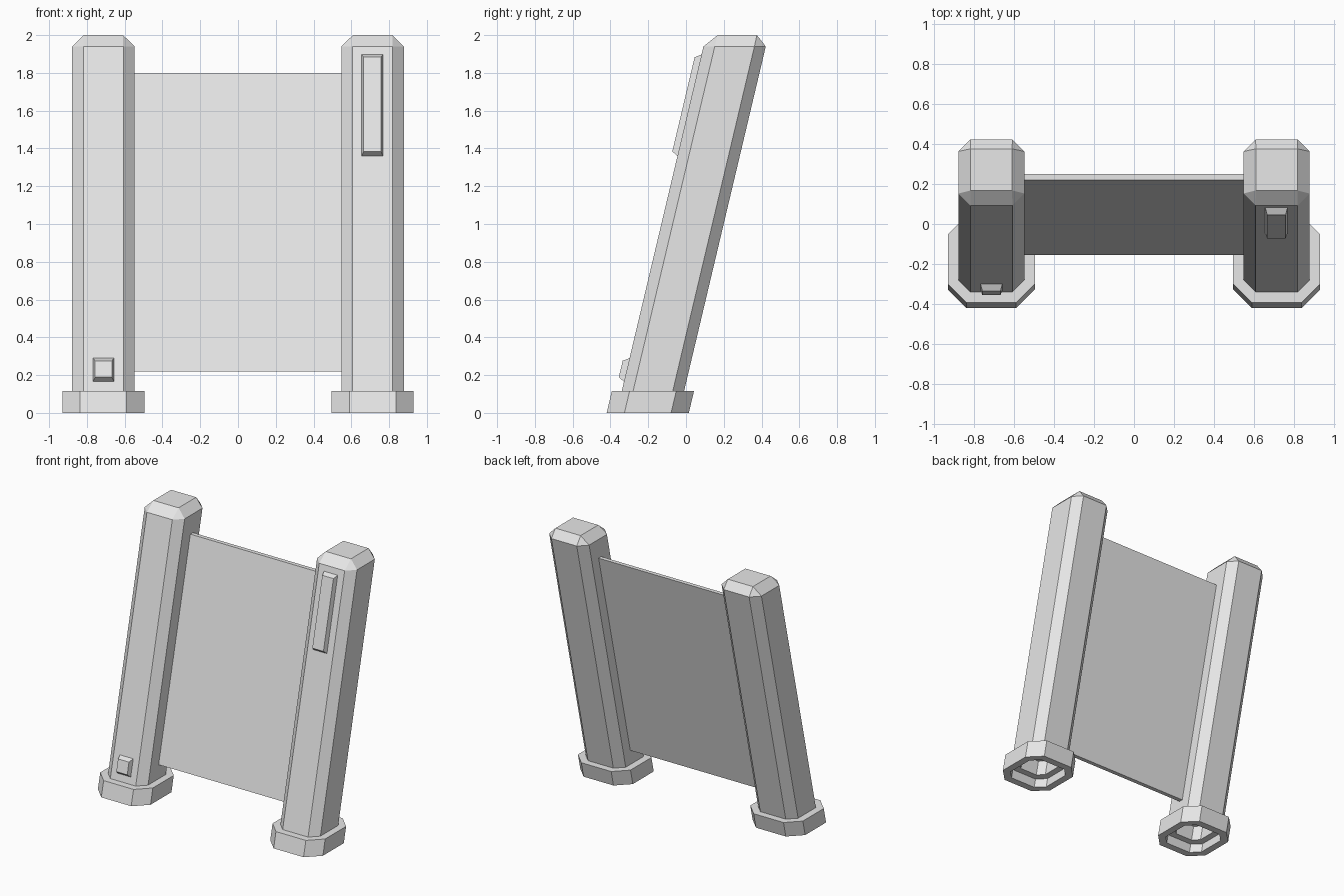
import bpy, bmesh

if "Cube" in bpy.data.objects:
    bpy.data.objects.remove(bpy.data.objects["Cube"])

LEAN = 0.237      # how far y moves back per unit of height
FOOT_Y = -0.2025  # axis of the posts at ground level
POST_X = 0.7125

grey = bpy.data.materials.new("light grey")
grey.diffuse_color = (0.8, 0.8, 0.8, 1)
grey.use_nodes = True
grey.node_tree.nodes["Principled BSDF"].inputs["Base Color"].default_value = grey.diffuse_color


def lean(x, y, z):
    return (x, y + FOOT_Y + LEAN * z, z)


def octagon(cx, h, c, z):
    pts = [(-h + c, -h), (h - c, -h), (h, -h + c), (h, h - c),
           (h - c, h), (-h + c, h), (-h, h - c), (-h, -h + c)]
    return [lean(cx + x, y, z) for x, y in pts]


def rect(x0, x1, z0, z1, y):
    return [lean(x0, y, z0), lean(x1, y, z0), lean(x1, y, z1), lean(x0, y, z1)]


def loft(name, loops, closed=False):
    """Skin a stack of loops; closed joins last to first, otherwise ends are capped."""
    bm = bmesh.new()
    rings = [[bm.verts.new(p) for p in loop] for loop in loops]
    pairs = list(zip(rings, rings[1:]))
    if closed:
        pairs.append((rings[-1], rings[0]))
    else:
        bm.faces.new(rings[0])
        bm.faces.new(rings[-1])
    n = len(rings[0])
    for a, b in pairs:
        for i in range(n):
            j = (i + 1) % n
            bm.faces.new((a[i], a[j], b[j], b[i]))
    bmesh.ops.remove_doubles(bm, verts=bm.verts, dist=1e-5)
    bmesh.ops.recalc_face_normals(bm, faces=bm.faces)
    me = bpy.data.meshes.new(name)
    bm.to_mesh(me)
    bm.free()
    me.materials.append(grey)
    ob = bpy.data.objects.new(name, me)
    bpy.context.collection.objects.link(ob)
    return ob


# leaning posts with bevelled tops and hollow undersides, each in a foot collar
for side, s in (("left", -1), ("right", 1)):
    cx = s * POST_X
    loft(side + "_post", [octagon(cx, 0.115, 0.045, 0.16),
                          octagon(cx, 0.115, 0.045, 0.06),
                          octagon(cx, 0.165, 0.06, 0.06),
                          octagon(cx, 0.165, 0.06, 1.94),
                          octagon(cx, 0.104, 0.0, 2.0)])
    loft(side + "_foot_collar", [octagon(cx, 0.2175, 0.094, 0.0),
                                 octagon(cx, 0.2175, 0.094, 0.115),
                                 octagon(cx, 0.164, 0.06, 0.115),
                                 octagon(cx, 0.164, 0.06, 0.0)], closed=True)

# thin panel between the posts
loft("panel", [rect(-0.56, 0.56, 0.22, 1.8, -0.005),
               rect(-0.56, 0.56, 0.22, 1.8, 0.026)])


# raised tapered plates on the post fronts
def plate(name, x0, x1, z0, z1):
    t = 0.01
    loft(name, [rect(x0, x1, z0, z1, -0.16),
                rect(x0, x1, z0, z1, -0.165),
                rect(x0 + t, x1 - t, z0 + 0.024, z1 - 0.014, -0.198)])


plate("upper_plate", 0.655, 0.767, 1.36, 1.897)
plate("lower_button", -0.767, -0.657, 0.165, 0.29)
